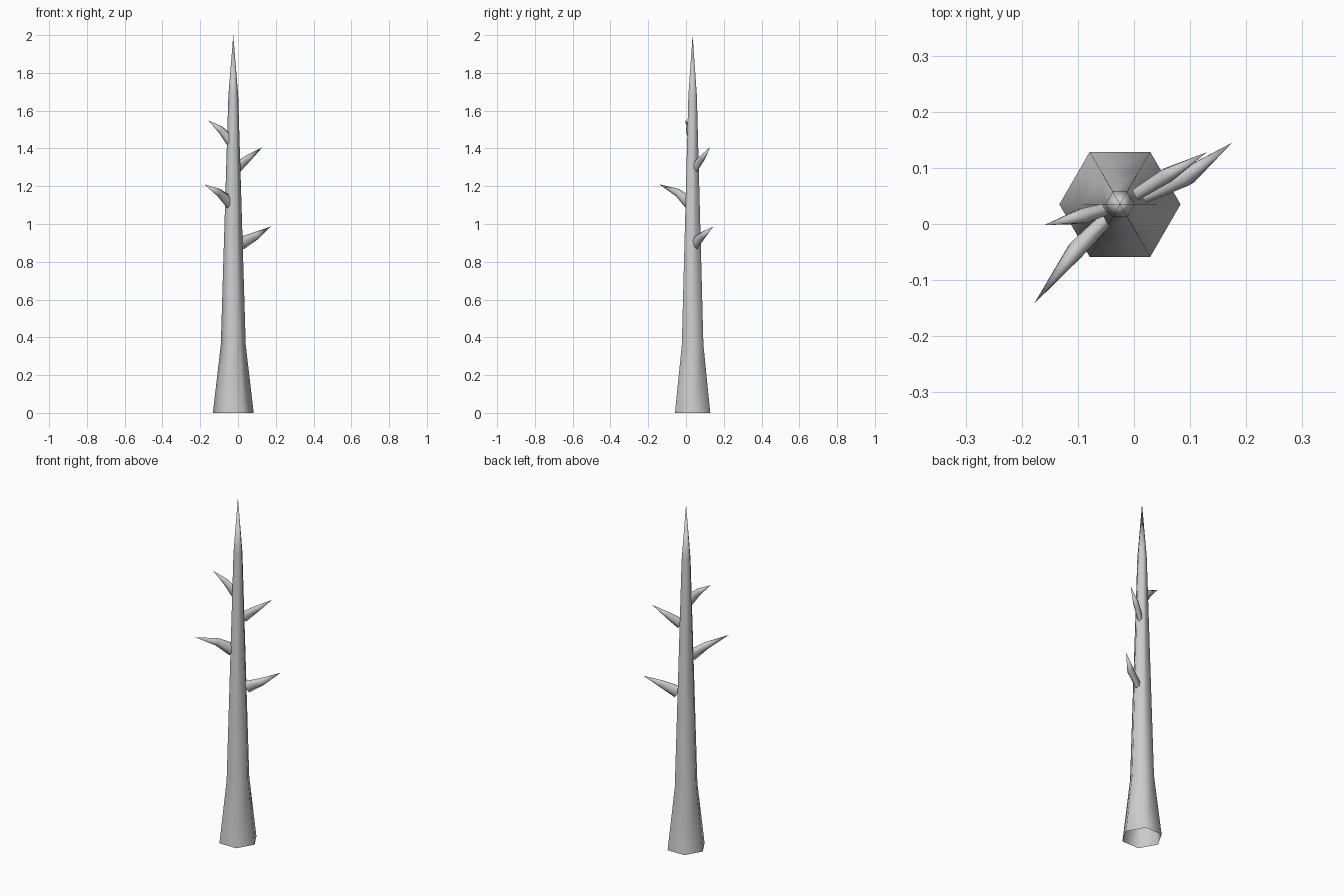
import bpy, bmesh, math
from mathutils import Vector

if "Cube" in bpy.data.objects:
    bpy.data.objects.remove(bpy.data.objects["Cube"])

grey = bpy.data.materials.new("plain grey")
grey.diffuse_color = (0.6, 0.6, 0.6, 1)
grey.use_nodes = True
grey.node_tree.nodes["Principled BSDF"].inputs["Base Color"].default_value = grey.diffuse_color
AXIS = Vector((-0.025, 0.035, 0))


def skin(name, rings, tip):
    """Bridge rings of points, closing the last ring to a tip; the first stays open."""
    bm = bmesh.new()
    loops = [[bm.verts.new(p) for p in ring] for ring in rings]
    end = bm.verts.new(tip)
    n = len(loops[0])
    for i in range(n):
        j = (i + 1) % n
        for a, b in zip(loops, loops[1:]):
            bm.faces.new((a[i], a[j], b[j], b[i]))
        bm.faces.new((loops[-1][i], loops[-1][j], end))
    bmesh.ops.recalc_face_normals(bm, faces=bm.faces)
    for f in bm.faces:
        f.smooth = True
    mesh = bpy.data.meshes.new(name)
    bm.to_mesh(mesh)
    bm.free()
    mesh.materials.append(grey)
    obj = bpy.data.objects.new(name, mesh)
    bpy.context.collection.objects.link(obj)
    return obj


def ring(centre, u, v, ru, rv, sides=6):
    return [centre + u * ru * math.cos(t) + v * rv * math.sin(t)
            for t in (2 * math.pi * k / sides for k in range(sides))]


# Trunk: flared hexagonal foot, long taper, pointed top
X, Y, Z = Vector((1, 0, 0)), Vector((0, 1, 0)), Vector((0, 0, 1))
trunk = [ring(AXIS + Z * z, X, Y, r, r)
         for z, r in ((0, 0.108), (0.36, 0.066), (1.68, 0.026))]
skin("trunk", trunk, AXIS + Z * 2)


# Branch stubs: root in the trunk, swollen middle, sharp upturned tip
def branch(name, root, middle, tip, size):
    root, middle, tip = Vector(root), Vector(middle), Vector(tip)
    out = tip - root
    out.z = 0
    out.normalize()
    side = out.cross(Z)
    lean = (Z - out * 0.5).normalized()
    skin(name, [ring(root, lean, side, 0.036 * size, 0.014 * size),
                ring(middle, lean, side, 0.022 * size, 0.018 * size)], tip)


branch("branch_low_right", (0.018, 0.05, 0.898), (0.095, 0.085, 0.937), (0.175, 0.145, 0.987), 1.0)
branch("branch_mid_left", (-0.045, 0.012, 1.115), (-0.102, -0.045, 1.166), (-0.178, -0.142, 1.21), 1.0)
branch("branch_high_right", (0.0, 0.05, 1.302), (0.058, 0.086, 1.35), (0.13, 0.128, 1.407), 0.85)
branch("branch_top_left", (-0.045, 0.028, 1.445), (-0.093, 0.014, 1.5), (-0.16, -0.002, 1.55), 0.85)
